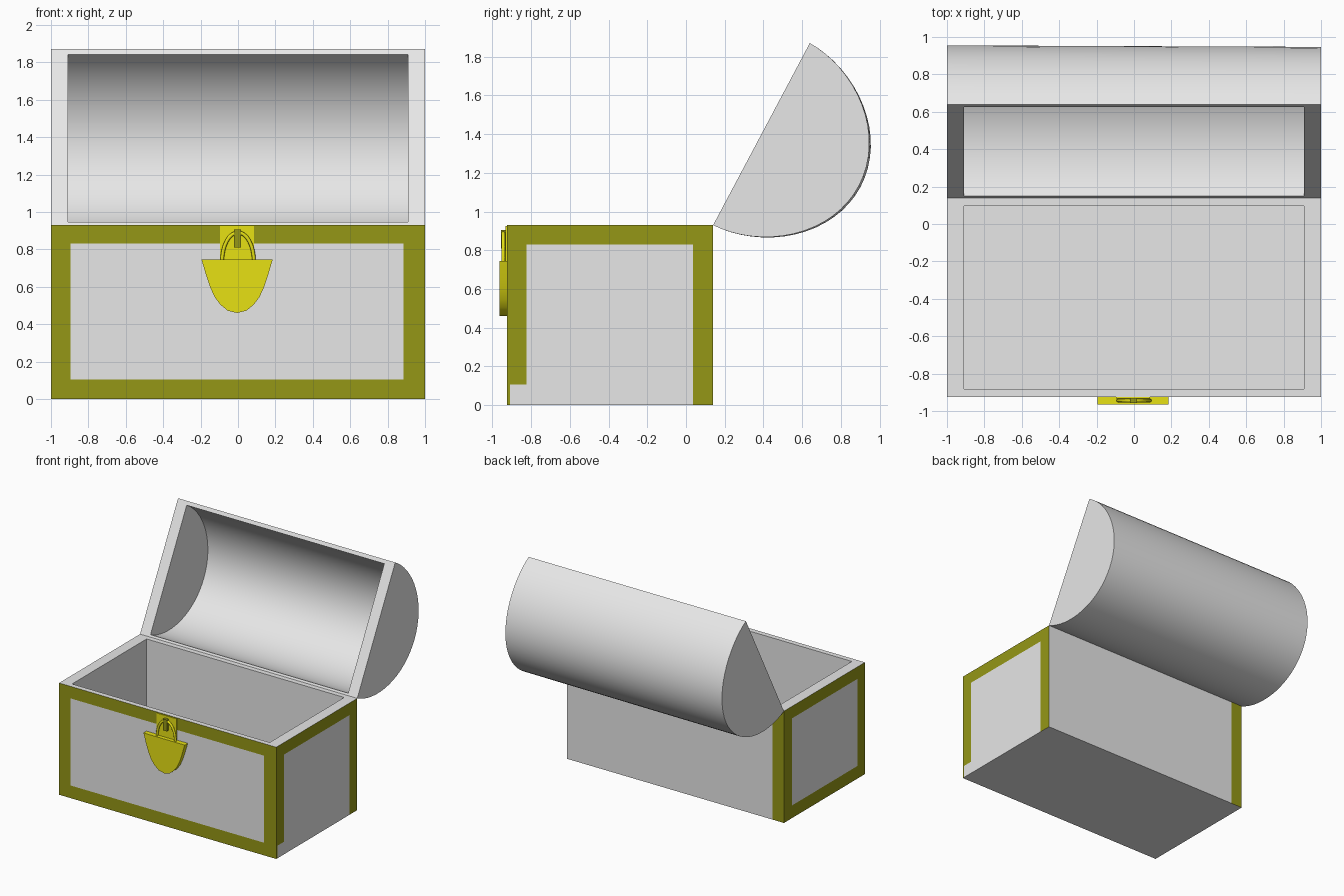
import bpy, bmesh
from math import sin, cos, pi
from mathutils import Vector

if "Cube" in bpy.data.objects:
    bpy.data.objects.remove(bpy.data.objects["Cube"], do_unlink=True)


def material(name, rgb):
    m = bpy.data.materials.new(name)
    m.use_nodes = True
    m.diffuse_color = (*rgb, 1)
    bsdf = next(n for n in m.node_tree.nodes if n.type == "BSDF_PRINCIPLED")
    bsdf.inputs["Base Color"].default_value = (*rgb, 1)
    return m


grey = material("plain grey", (0.8, 0.8, 0.8))
olive = material("dark brass trim", (0.30, 0.31, 0.008))
yellow = material("bright brass", (0.92, 0.87, 0.008))


def finish(name, bm, mats, smooth=False):
    bmesh.ops.recalc_face_normals(bm, faces=bm.faces)
    mesh = bpy.data.meshes.new(name)
    bm.to_mesh(mesh)
    bm.free()
    for m in mats:
        mesh.materials.append(m)
    obj = bpy.data.objects.new(name, mesh)
    bpy.context.collection.objects.link(obj)
    if smooth:
        bpy.ops.object.select_all(action="DESELECT")
        obj.select_set(True)
        bpy.context.view_layer.objects.active = obj
        bpy.ops.object.shade_smooth_by_angle(angle=0.6)
    return obj


def box(bm, lo, hi):
    verts = bmesh.ops.create_cube(bm, size=1)["verts"]
    for v in verts:
        v.co = [l + (c + 0.5) * (h - l) for c, l, h in zip(v.co, lo, hi)]


def block(name, lo, hi, mat):
    bm = bmesh.new()
    box(bm, lo, hi)
    return finish(name, bm, [mat])


# Chest body: hollow box whose outer faces are cut along the trim lines
FRONT, BACK, TOP = -0.925, 0.14, 0.93
bm = bmesh.new()
box(bm, (-1, FRONT, 0), (1, BACK, TOP))
lid_side = max(bm.faces, key=lambda f: f.calc_center_median().z)
bmesh.ops.inset_individual(bm, faces=[lid_side], thickness=0.06)
for v in lid_side.verts:
    v.co.x = 0.91 if v.co.x > 0 else -0.91
floor = bmesh.ops.extrude_discrete_faces(bm, faces=[lid_side])["faces"][0]
for v in floor.verts:
    v.co.z = 0.07
cuts = [("X", -0.895), ("X", 0.885), ("Y", FRONT + 0.015), ("Y", -0.825),
        ("Y", 0.035), ("Z", 0.105), ("Z", 0.83)]
for axis, pos in cuts:
    normal = Vector([axis == a for a in "XYZ"])
    bmesh.ops.bisect_plane(bm, geom=bm.verts[:] + bm.edges[:] + bm.faces[:],
                           plane_co=normal * pos, plane_no=normal)


def is_trim(c):
    high, low = c.z > 0.83, c.z < 0.105
    if c.z > TOP - 0.001 or c.z < 0.001:
        return False
    if c.y < FRONT + 0.001:                      # front: full frame
        return high or low or c.x < -0.895 or c.x > 0.885
    if c.y > BACK - 0.001:                       # back: one corner band
        return c.x < -0.895
    if c.x < -0.999:                             # full frame on this end
        return high or low or c.y < -0.825 or c.y > 0.035
    if c.x > 0.999:                              # open frame on this end
        return (high or c.y > 0.035 or c.y < FRONT + 0.015
                or (c.y < -0.825 and not low))
    return False


for f in bm.faces:
    f.material_index = int(is_trim(f.calc_center_median()))
finish("chest_body", bm, [grey, olive])

# Lid: hollow half barrel, swung open about the back edge of the body
CENTRE = Vector((0, 0.39, 1.40))
ALONG, OUT = Vector((0, 0.469, 0.883)), Vector((0, 0.883, -0.469))
STEPS = 32
bm = bmesh.new()


def arch(x, half, depth, shift=0):
    points = []
    for i in range(STEPS + 1):
        t = pi * i / STEPS
        rise = max(sin(t), 0) ** 1.1 * depth
        points.append(bm.verts.new(Vector((x, 0, 0)) + CENTRE
                                   + ALONG * (shift - half * cos(t)) + OUT * rise))
    return points


outer = arch(-1, 0.5325, 0.58), arch(1, 0.5325, 0.57)
inner = arch(-0.91, 0.507, 0.525, -0.007), arch(0.91, 0.507, 0.525, -0.007)
for a, b in (outer, inner):
    bm.faces.new(a)
    bm.faces.new(b)
    for i in range(STEPS):
        bm.faces.new((a[i], a[i + 1], b[i + 1], b[i]))
for o, n in zip(outer, inner):
    bm.faces.new((o[0], o[-1], n[-1], n[0]))
for k in (0, -1):
    bm.faces.new((outer[0][k], outer[1][k], inner[1][k], inner[0][k]))
finish("lid", bm, [grey], smooth=True)

# Hasp plate and staple
block("hasp_plate", (-0.095, -0.933, 0.72), (0.085, FRONT, 0.925), yellow)
block("staple", (-0.022, -0.957, 0.81), (0.015, -0.93, 0.905), olive)

# Padlock body: tapered shield profile with thickness
half = [(0.19, 0.745), (0.165, 0.66), (0.145, 0.60), (0.12, 0.545),
        (0.09, 0.505), (0.05, 0.472)]
outline = half + [(0, 0.46)] + [(-x, z) for x, z in reversed(half)]
bm = bmesh.new()
face = bm.faces.new([bm.verts.new((x - 0.005, FRONT, z)) for x, z in outline])
new = bmesh.ops.extrude_face_region(bm, geom=[face], use_keep_orig=True)["geom"]
for v in new:
    if isinstance(v, bmesh.types.BMVert):
        v.co.y = -0.965
finish("padlock_body", bm, [yellow], smooth=True)

# Shackle: pointed arch swept with a round section
curve = bpy.data.curves.new("shackle", "CURVE")
curve.dimensions = "3D"
curve.bevel_depth = 0.01
curve.bevel_resolution = 2
spline = curve.splines.new("POLY")
spline.points.add(16)
for i, p in enumerate(spline.points):
    t = pi * i / 16
    p.co = (-0.085 * cos(t), -0.944, 0.735 + 0.155 * sin(t), 1)
curve.materials.append(yellow)
bpy.context.collection.objects.link(bpy.data.objects.new("shackle", curve))
